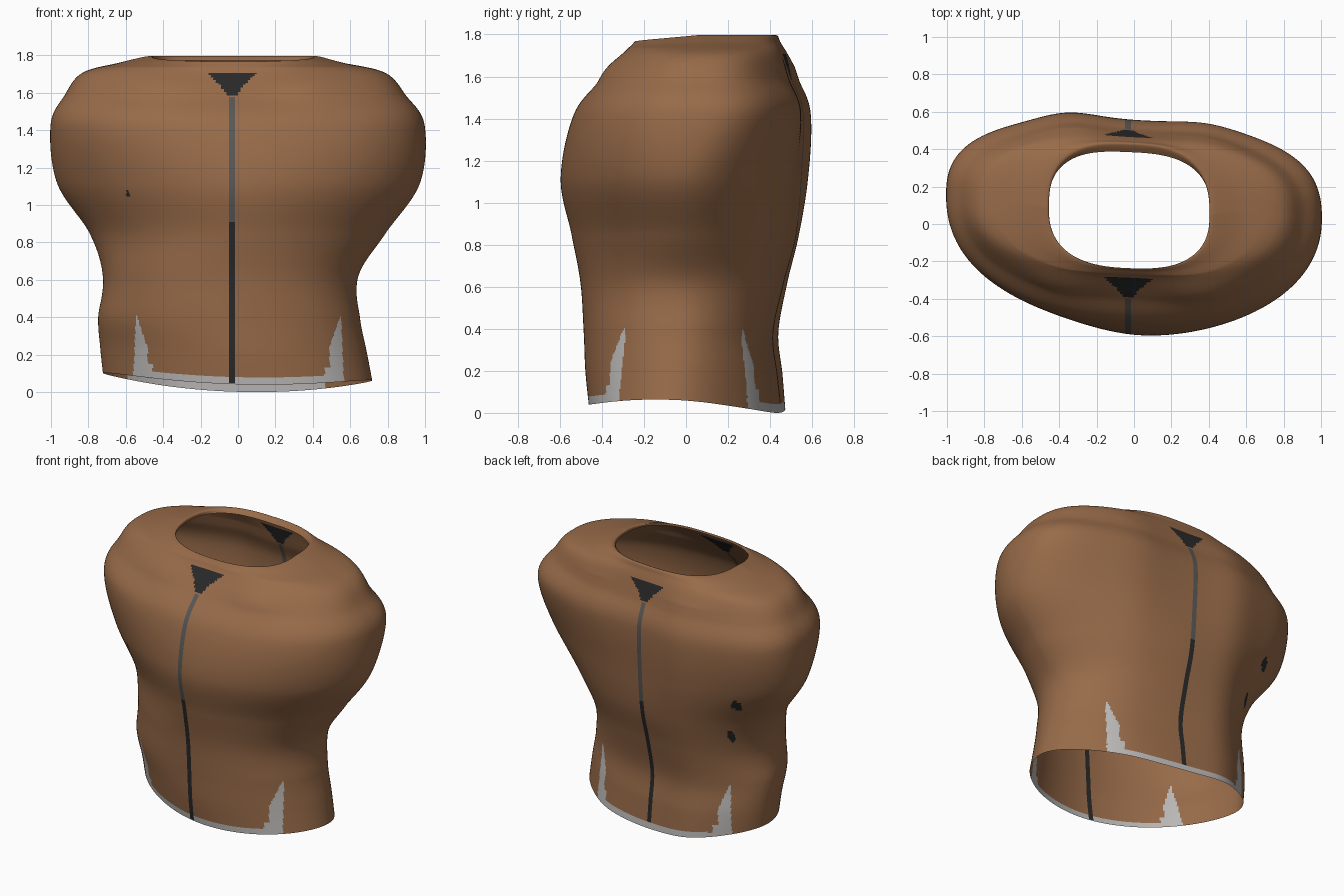
import bpy, bmesh, math

if "Cube" in bpy.data.objects:
    bpy.data.objects.remove(bpy.data.objects["Cube"])

# Torso cross-sections:
# z, left x, right x, front y, back y, side y, front power, back power, skew
RINGS = [
    (0.00, -0.72, 0.72, -0.465, 0.44, 0.03, 1.9, 1.9, 0.12),
    (0.18, -0.735, 0.69, -0.485, 0.42, 0.03, 1.9, 1.95, 0.11),
    (0.38, -0.745, 0.655, -0.495, 0.40, 0.02, 2.0, 2.0, 0.09),
    (0.62, -0.72, 0.645, -0.51, 0.45, 0.02, 2.0, 2.0, 0.08),
    (0.85, -0.79, 0.79, -0.55, 0.51, 0.05, 1.8, 1.9, 0.09),
    (1.12, -0.965, 0.975, -0.60, 0.535, 0.07, 1.85, 2.1, 0.09),
    (1.43, -1.00, 1.00, -0.535, 0.545, 0.09, 2.25, 2.65, 0.05),
    (1.59, -0.925, 0.90, -0.40, 0.49, 0.09, 2.4, 2.6, 0.05),
    (1.71, -0.83, 0.79, -0.295, 0.455, 0.09, 2.5, 2.6, 0.04),
    (1.765, -0.63, 0.56, -0.265, 0.435, 0.08, 2.5, 2.6, 0.04),
    (1.80, -0.47, 0.42, -0.25, 0.42, 0.06, 2.5, 2.7, 0.04),
    (1.775, -0.455, 0.41, -0.245, 0.375, 0.06, 2.5, 2.7, 0.04),
]
COLS, STEPS = 380, 16
STRIPE_X, STRIPE_HALF = -0.03, 0.016


def material(name, rgb):
    m = bpy.data.materials.new(name)
    m.diffuse_color = (*rgb, 1)
    m.use_nodes = True
    m.node_tree.nodes["Principled BSDF"].inputs["Base Color"].default_value = m.diffuse_color
    return m


def spline(i, t):
    """Catmull-Rom blend of the ring parameters between ring i and i + 1."""
    last = len(RINGS) - 1
    p0, p1, p2, p3 = (RINGS[min(max(k, 0), last)] for k in range(i - 1, i + 3))
    return [0.5 * (2 * b + (c - a) * t + (2 * a - 5 * b + 4 * c - d) * t * t
                   + (3 * b - a - 3 * c + d) * t ** 3)
            for a, b, c, d in zip(p0, p1, p2, p3)]


def hem_height(c, s):
    """Wavy lower edge: low at the back, raised at the sides."""
    return 0.025 - 0.02 * s + 0.06 * c * c - 0.02 * c


def bump(v, centre, width):
    return math.exp(-((v - centre) / width) ** 2)


def ring_point(ring, angle):
    z, xl, xr, yf, yb, ys, nf, nb, skew = ring
    c, s = math.cos(angle), math.sin(angle)
    n = nb if s > 0 else nf
    r = (abs(c) ** n + abs(s) ** n) ** (-1 / n)
    x = (xl + xr) / 2 + (xr - xl) / 2 * c * r
    y = ys + ((yb - ys) if s > 0 else (ys - yf)) * s * r
    y -= skew * x
    # Shoulder blades behind (stronger on the left), chest swell in front
    if s > 0:
        fade = min(1, max(0, (1.80 - z) / 0.15)) * s
        y += fade * (0.035 * bump(x, -0.36, 0.2) + 0.02 * bump(x, 0.4, 0.2))
    else:
        y += s * bump(z, 1.65, 0.09) * (0.045 * bump(x, 0.4, 0.22)
                                        + 0.03 * bump(x, -0.42, 0.2))
    z += hem_height(c, s) * max(0, 1 - z / 0.5)
    if z > 1.74:
        z -= (z - 1.74) * 0.5 * max(0, -s)
    return x, y, z


bm = bmesh.new()
samples = [spline(i, k / STEPS) for i in range(len(RINGS) - 1) for k in range(STEPS)]
samples.append(list(RINGS[-1]))
rows = [[bm.verts.new(ring_point(r, 2 * math.pi * j / COLS)) for j in range(COLS)]
        for r in samples]
for a, b in zip(rows, rows[1:]):
    for j in range(COLS):
        k = (j + 1) % COLS
        bm.faces.new((a[j], a[k], b[k], b[j]))

# Straight cuts for the stripe edges
for d in (-STRIPE_HALF, STRIPE_HALF):
    bmesh.ops.bisect_plane(bm, geom=bm.verts[:] + bm.edges[:] + bm.faces[:],
                           plane_co=(STRIPE_X + d, 0, 0), plane_no=(1, 0, 0))

# Small dark spots: x, z, half width, half height, side
SPOTS = [(-0.69, 1.02, 0.03, 0.04, 1), (-0.60, 0.76, 0.018, 0.05, 1),
         (-0.59, 1.06, 0.01, 0.016, -1)]


def paint(p):
    x, y, z = p
    dx = abs(x - STRIPE_X)
    # Collar triangles, front and back
    if 1.59 < z < 1.71:
        t = (z - 1.59) / 0.12
        if dx < 0.03 + 0.105 * t ** 1.4:
            return 1
    # Centre stripe, grey above and dark below
    if dx < STRIPE_HALF and 0.05 < z < 1.58:
        return 2 if z > 0.92 else 1
    # Pale hem with a spike at each panel edge
    if y > 0:
        border = 0.47 if x > 0 else 0.59
    else:
        border = 0.57 if x > 0 else 0.56
    if z < 0.45 and abs(x) < border and abs(y) > 0.12:
        ang = math.atan2(y / 0.47, x / 0.7)
        h = z - hem_height(math.cos(ang), math.sin(ang)) * max(0, 1 - z / 0.5)
        edge = border - 0.04 * z
        width = 0.10 if h < 0.1 else 0.07 if h < 0.22 else 0.07 * (0.42 - z) / 0.18
        if h < 0.045 or edge - width < abs(x) < edge and z < 0.41:
            return 3
    for sx, sz, w, hh, side in SPOTS:
        if y * side > 0 and ((x - sx) / w) ** 2 + ((z - sz) / hh) ** 2 < 1:
            return 1
    return 0


for f in bm.faces:
    f.smooth = True
    f.material_index = paint(f.calc_center_median())

# Settle on the ground and centre
lo = [min(v.co[i] for v in bm.verts) for i in range(3)]
hi = [max(v.co[i] for v in bm.verts) for i in range(3)]
for v in bm.verts:
    v.co.x -= (lo[0] + hi[0]) / 2
    v.co.y -= (lo[1] + hi[1]) / 2
    v.co.z -= lo[2]

mesh = bpy.data.meshes.new("vest")
bm.to_mesh(mesh)
bm.free()
for name, rgb in (("brown leather", (0.31, 0.145, 0.066)),
                  ("dark trim", (0.022, 0.022, 0.022)),
                  ("grey seam", (0.10, 0.095, 0.09)),
                  ("pale hem", (0.50, 0.49, 0.48))):
    mesh.materials.append(material(name, rgb))
vest = bpy.data.objects.new("vest", mesh)
bpy.context.collection.objects.link(vest)
